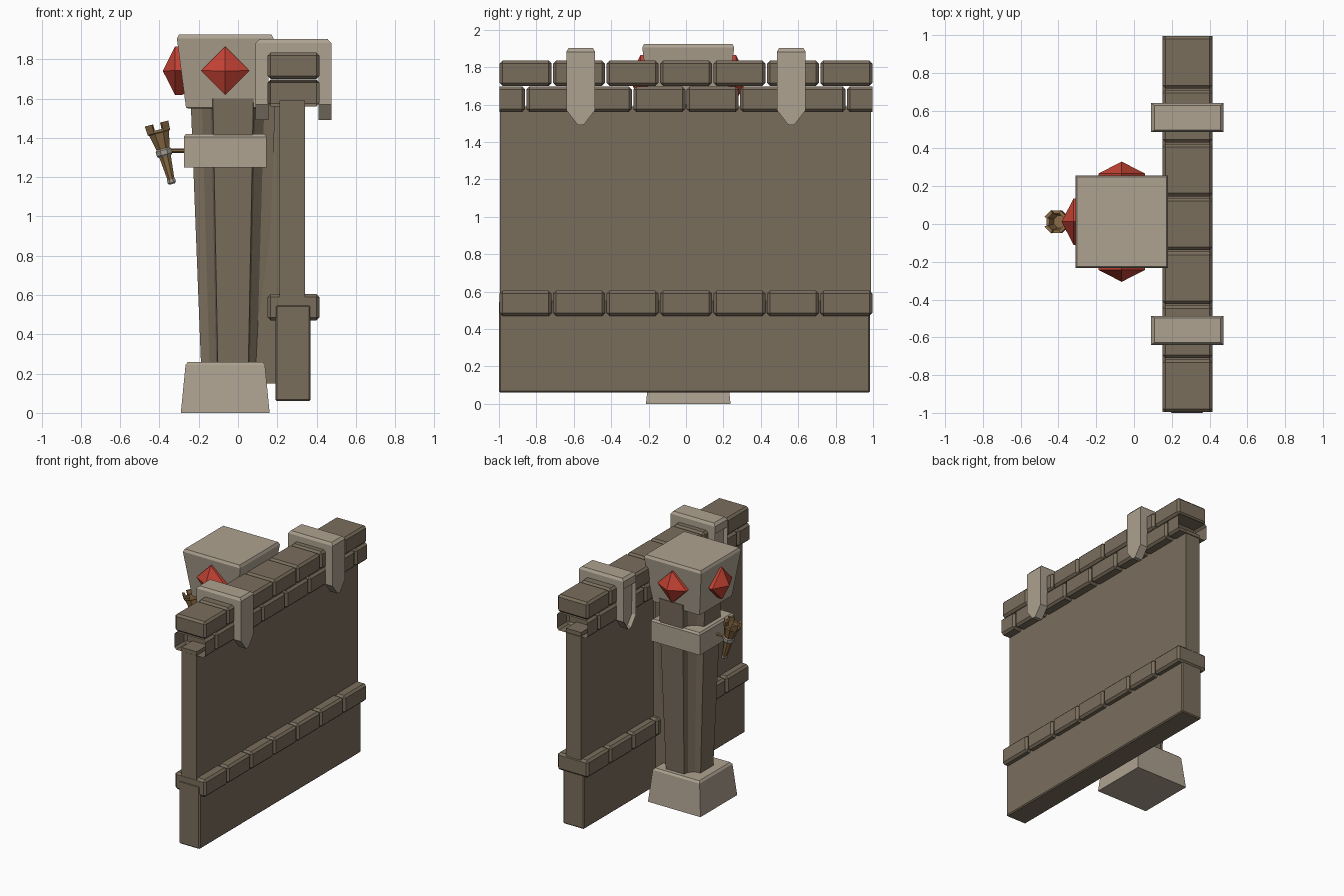
import bpy, bmesh, math
from mathutils import Matrix, Vector

if "Cube" in bpy.data.objects:
    bpy.data.objects.remove(bpy.data.objects["Cube"])


def material(name, rgb):
    m = bpy.data.materials.new(name)
    m.diffuse_color = (*rgb, 1)
    m.use_nodes = True
    m.node_tree.nodes["Principled BSDF"].inputs["Base Color"].default_value = m.diffuse_color
    return m


BROWN = material("brown_stone", (0.195, 0.155, 0.108))
STONE = material("pale_stone", (0.42, 0.36, 0.28))
RED = material("red_gem", (0.56, 0.055, 0.034))
WOOD = material("torch_wood", (0.26, 0.15, 0.06))
METAL = material("torch_metal", (0.36, 0.33, 0.28))
CX, CY = -0.065, 0.012    # pillar centre


def finish(name, bm, mat, bevel=0):
    bmesh.ops.recalc_face_normals(bm, faces=bm.faces[:])
    me = bpy.data.meshes.new(name)
    bm.to_mesh(me)
    bm.free()
    ob = bpy.data.objects.new(name, me)
    me.materials.append(mat)
    bpy.context.collection.objects.link(ob)
    if bevel:
        mod = ob.modifiers.new("bevel", "BEVEL")
        mod.width, mod.segments = bevel, 1
    return ob


def add_loft(bm, rings):
    """Skin a list of vertex rings and close both ends."""
    vs = [[bm.verts.new(p) for p in r] for r in rings]
    n = len(vs[0])
    for a, b in zip(vs, vs[1:]):
        for i in range(n):
            j = (i + 1) % n
            bm.faces.new((a[i], a[j], b[j], b[i]))
    bm.faces.new(vs[0][::-1])
    bm.faces.new(vs[-1])


def rect(x0, x1, y0, y1, z):
    return [(x0, y0, z), (x1, y0, z), (x1, y1, z), (x0, y1, z)]


def box(name, x0, x1, y0, y1, z0, z1, mat, bevel=0):
    bm = bmesh.new()
    add_loft(bm, [rect(x0, x1, y0, y1, z0), rect(x0, x1, y0, y1, z1)])
    return finish(name, bm, mat, bevel)


def tapered(name, levels, mat):
    """Square block centred on the pillar, given (half width, height) levels."""
    bm = bmesh.new()
    add_loft(bm, [rect(CX - h, CX + h, CY - h, CY + h, z) for h, z in levels])
    return finish(name, bm, mat)


# Wall slabs
box("wall_lower_slab", 0.19, 0.37, -1, 0.985, 0.06, 0.55, BROWN, 0.008)
box("wall_upper_slab", 0.21, 0.34, -0.995, 0.99, 0.5, 1.59, BROWN)


# Brick courses
def course(name, z0, z1, cuts):
    for i, (a, b) in enumerate(zip(cuts, cuts[1:])):
        ob = box(f"{name}_{i + 1}", 0.15, 0.415, max(a + 0.004, -1), min(b - 0.004, 1),
                 z0, z1, BROWN, 0.016)
        if b - a < 0.2:      # end half bricks are open on the outside
            bm = bmesh.new()
            bm.from_mesh(ob.data)
            side = -1 if a < 0 else 1
            ends = [f for f in bm.faces if f.normal.y * side > 0.9]
            bmesh.ops.delete(bm, geom=ends, context="FACES")
            bm.to_mesh(ob.data)
            bm.free()


W = 2 / 7
full = [-1 + W * i for i in range(8)]
half = [-1] + [W * i for i in range(-3, 4)] + [1]
course("base_course_brick", 0.47, 0.605, full)
course("lower_coping_brick", 1.56, 1.697, half)
course("upper_coping_brick", 1.70, 1.835, full)


# Stone clamps over the coping: a top plate and two pointed legs
def clamp(name, y):
    h = 0.077
    bm = bmesh.new()
    add_loft(bm, [rect(0.09, 0.475, y - h, y + h, 1.825),
                  rect(0.09, 0.475, y - h, y + h, 1.882),
                  rect(0.108, 0.457, y - h + 0.012, y + h - 0.012, 1.902)])
    outline = [(-h, 1.83), (-h, 1.57), (-0.015, 1.49), (0.015, 1.49), (h, 1.57), (h, 1.83)]
    for x0, x1 in ((0.09, 0.155), (0.41, 0.475)):
        add_loft(bm, [[(x, y + dy, z) for dy, z in outline] for x in (x0, x1)])
    bmesh.ops.recalc_face_normals(bm, faces=bm.faces[:])
    # recessed panel on the pillar side
    panel = [f for f in bm.faces if f.normal.x < -0.9 and len(f.verts) == 6
             and f.calc_center_median().x < 0.1]
    bmesh.ops.inset_region(bm, faces=panel, thickness=0.02)
    bmesh.ops.translate(bm, verts=panel[0].verts[:], vec=(0.025, 0, 0))
    finish(name, bm, STONE)


clamp("clamp_front", -0.563)
clamp("clamp_back", 0.563)

# Pillar: base, fluted shaft, band and flared head
tapered("pillar_base", [(0.226, 0), (0.202, 0.245), (0.19, 0.26)], STONE)
quad = [(0.21, 0.1), (0.155, 0.11), (0.11, 0.155), (0.1, 0.205)]
section = []
for sx, sy in ((1, 1), (-1, 1), (-1, -1), (1, -1)):
    pts = [(sx * x, sy * y) for x, y in quad]
    section += pts if sx * sy > 0 else pts[::-1]
bm = bmesh.new()
add_loft(bm, [[(-0.025 + s * x, CY + s * y, z) for x, y in section]
              for s, z in ((0.76, 0.15), (1.03, 1.6))])
finish("pillar_shaft", bm, BROWN)
box("pillar_back_rib", 0.08, 0.23, CY - 0.09, CY + 0.09, 0.15, 1.58, BROWN)
tapered("pillar_band", [(0.211, 1.25), (0.211, 1.405), (0.2, 1.42)], STONE)
tapered("pillar_head", [(0.19, 1.55), (0.2, 1.555), (0.246, 1.905), (0.236, 1.925)], STONE)

# Diamond gems on three sides of the head
for name, angle in (("gem_left", 180), ("gem_front", -90), ("gem_back", 90)):
    bm = bmesh.new()
    rings = []
    for d, r in ((0.17, 0.10), (0.22, 0.124), (0.255, 0.124), (0.318, 0.001)):
        rings.append([(d, r, 0), (d, 0, r), (d, -r, 0), (d, 0, -r)])
    add_loft(bm, rings)
    bmesh.ops.remove_doubles(bm, verts=bm.verts[:], dist=0.003)
    ob = finish(name, bm, RED)
    ob.location = (CX, CY, 1.742)
    ob.rotation_euler.z = math.radians(angle)

# Torch, built upright from profiles, then tilted away from the pillar
axis = Vector((-0.075, 0, 0.29))
tilt = Matrix.Translation((-0.335, CY, 1.165)) @ axis.to_track_quat("Z", "Y").to_matrix().to_4x4()


def ring(r, z, n=8):
    return [(r * math.cos(math.tau * (i + 0.5) / n), r * math.sin(math.tau * (i + 0.5) / n), z)
            for i in range(n)]


def torch_part(name, levels, mat):
    bm = bmesh.new()
    add_loft(bm, [ring(r, z) for r, z in levels])
    finish(name, bm, mat).matrix_world = tilt


torch_part("torch_tip", [(0.016, 0), (0.023, 0.008), (0.023, 0.025)], METAL)
torch_part("torch_handle", [(0.019, 0.02), (0.034, 0.16)], WOOD)
torch_part("torch_collar", [(0.036, 0.145), (0.044, 0.155), (0.044, 0.178), (0.036, 0.188)], METAL)
torch_part("torch_cup", [(0.036, 0.18), (0.056, 0.265), (0.064, 0.272),
                         (0.064, 0.285), (0.046, 0.285), (0.036, 0.22)], WOOD)
bm = bmesh.new()
inner, outer = ring(0.046, 0.28), ring(0.064, 0.28)
for i in range(0, 8, 2):     # prongs around the rim
    foot = [inner[i], outer[i], outer[i + 1], inner[i + 1]]
    add_loft(bm, [foot, [(x * 1.04, y * 1.04, 0.318) for x, y, z in foot]])
finish("torch_prongs", bm, WOOD).matrix_world = tilt

# Rod holding the torch to the band
bm = bmesh.new()
add_loft(bm, [[(x, CY + a, 1.335 + b) for a, b, _ in ring(0.011, 0, 6)] for x in (-0.385, -0.26)])
finish("torch_bracket", bm, WOOD)
